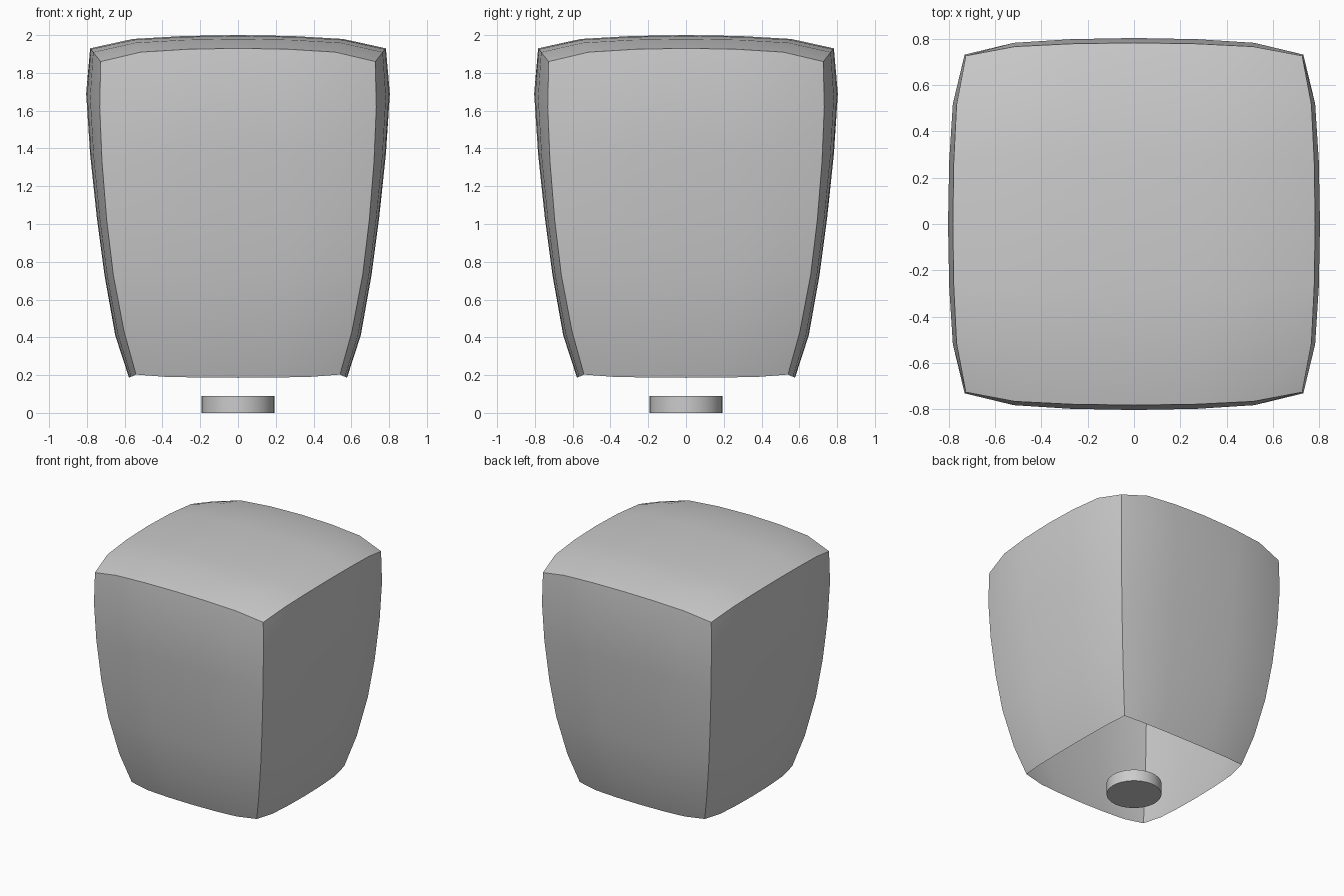
import bpy, bmesh
from mathutils import Matrix, Vector

if "Cube" in bpy.data.objects:
    bpy.data.objects.remove(bpy.data.objects["Cube"])

# Bulge profile across a panel: position, share of the drop towards the corner
U = [-1, -.71, -.37, 0, .37, .71, 1]
W = [1, .29, .07, 0, .07, .29, 1]
# Rows of a side panel: middle depth, middle z, corner depth, corner z
ROWS = [(.577, .186, .540, .203), (.650, .41, .603, .43), (.707, .73, .660, .73),
        (.747, 1.03, .695, 1.02), (.783, 1.37, .720, 1.33),
        (.804, 1.69, .732, 1.62), (.783, 1.93, .727, 1.86)]


def add_grid(bm, rows):
    grid = [[bm.verts.new(p) for p in row] for row in rows]
    for a, b in zip(grid, grid[1:]):
        for i in range(len(a) - 1):
            bm.faces.new((a[i], a[i + 1], b[i + 1], b[i]))


def finish(bm, name):
    mesh = bpy.data.meshes.new(name)
    bm.to_mesh(mesh)
    bm.free()
    ob = bpy.data.objects.new(name, mesh)
    bpy.context.collection.objects.link(ob)
    bpy.ops.object.select_all(action='DESELECT')
    ob.select_set(True)
    bpy.context.view_layer.objects.active = ob
    bpy.ops.object.shade_smooth_by_angle()


# Shade: four bulging side panels and a domed top, open underneath
bm = bmesh.new()
side = [[Vector((u * c, -(m + (c - m) * w), zm + (zc - zm) * w))
         for u, w in zip(U, W)] for m, zm, c, zc in ROWS]
for k in range(4):
    turn = Matrix.Rotation(k * 1.5707963268, 3, 'Z')
    add_grid(bm, [[turn @ p for p in row] for row in side])
add_grid(bm, [[(u * (.783 - .056 * wv), v * (.783 - .056 * wu), 2 - .07 * (wu + wv))
               for u, wu in zip(U, W)] for v, wv in zip(U, W)])
bmesh.ops.remove_doubles(bm, verts=bm.verts, dist=.001)
finish(bm, "shade")

# Small round disc hanging below the opening
bm = bmesh.new()
bmesh.ops.create_cone(bm, cap_ends=True, segments=32, radius1=.194, radius2=.194,
                      depth=.09, matrix=Matrix.Translation((0, 0, .045)))
finish(bm, "base_disc")
